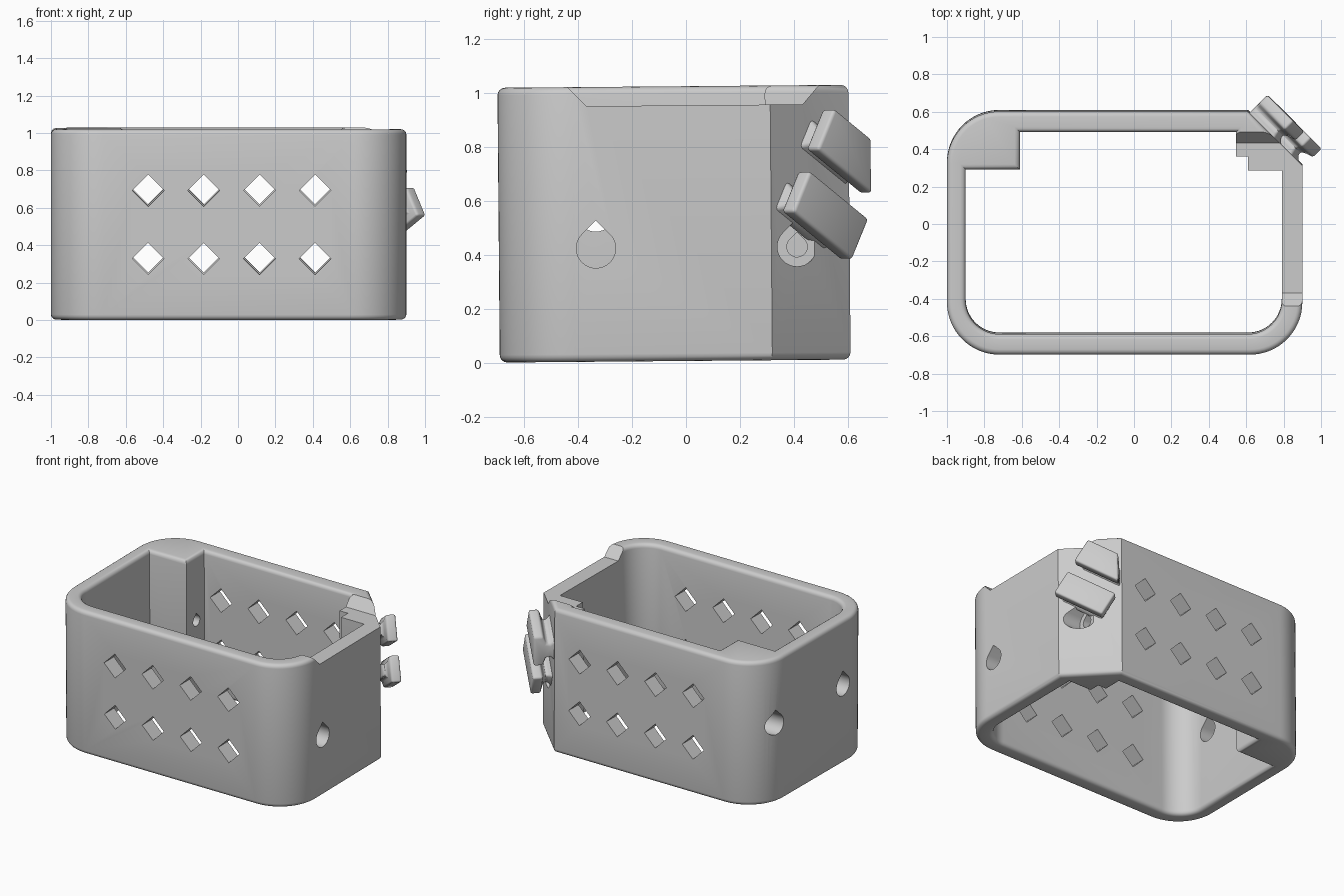
import bpy, bmesh, math
from mathutils import Matrix, Vector

if "Cube" in bpy.data.objects:
    bpy.data.objects.remove(bpy.data.objects["Cube"])

H = 1.018                      # shell height
TILT = Matrix.Translation((0, 0, 0.006)) @ Matrix.Rotation(0.0085, 4, 'X')


def make_object(name, bm):
    bmesh.ops.recalc_face_normals(bm, faces=bm.faces)
    me = bpy.data.meshes.new(name)
    bm.to_mesh(me)
    bm.free()
    ob = bpy.data.objects.new(name, me)
    bpy.context.collection.objects.link(ob)
    return ob


def activate(ob):
    bpy.ops.object.select_all(action='DESELECT')
    ob.select_set(True)
    bpy.context.view_layer.objects.active = ob


def arc(cx, cy, r, a0, a1, n=16):
    return [(cx + r * math.cos(math.radians(a0 + (a1 - a0) * i / n)),
             cy + r * math.sin(math.radians(a0 + (a1 - a0) * i / n))) for i in range(n + 1)]


def inset(pts, d):
    """Mitred offset of a counter-clockwise outline, positive = inward."""
    out = []
    for i, p in enumerate(pts):
        p, a, b = Vector(p), Vector(pts[i - 1]), Vector(pts[(i + 1) % len(pts)])
        e0, e1 = (p - a).normalized(), (b - p).normalized()
        n0, n1 = Vector((-e0.y, e0.x)), Vector((-e1.y, e1.x))
        out.append(p + (n0 + n1) * d / (1 + n0.dot(n1)))
    return out


def loft(bm, loops):
    """Skin a list of equal-length 3D loops; returns first and last vertex loops."""
    rings = [[bm.verts.new(p) for p in lp] for lp in loops]
    for a, b in zip(rings, rings[1:]):
        for i in range(len(a)):
            j = (i + 1) % len(a)
            bm.faces.new((a[i], a[j], b[j], b[i]))
    return rings[0], rings[-1]


def prism(bm, loop0, loop1):
    a, b = loft(bm, [loop0, loop1])
    bm.faces.new(a)
    bm.faces.new(b)


def cut(ob, bm):
    tool = make_object("cutter", bm)
    tool.hide_render = True
    activate(ob)
    mod = ob.modifiers.new("cut", 'BOOLEAN')
    mod.operation, mod.solver, mod.object = 'DIFFERENCE', 'EXACT', tool
    bpy.ops.object.modifier_apply(modifier=mod.name)
    bpy.data.objects.remove(tool)


# Shell: outer and inner outlines with rounded rims
outer = (arc(-0.72, -0.41, 0.28, 180, 270) + arc(0.62, -0.41, 0.28, 270, 360)
         + [(0.9, 0.32), (0.61, 0.61)] + arc(-0.72, 0.33, 0.28, 90, 180))
inner = (arc(-0.72, -0.40, 0.18, 180, 270) + arc(0.61, -0.40, 0.18, 270, 360)
         + [(0.79, 0.295), (0.61, 0.295), (0.61, 0.37), (0.545, 0.37), (0.545, 0.5),
            (-0.61, 0.5), (-0.61, 0.3), (-0.9, 0.3)])
R = 0.028
steps = [math.radians(a) for a in (0, 22.5, 45, 67.5, 90)]
levels = [(R * (1 - math.sin(t)), R * (1 - math.cos(t))) for t in steps]
levels += [(d, H - z) for d, z in reversed(levels)]
bm = bmesh.new()
ends = []
for outline, sign in ((outer, 1), (inner, -1)):
    ends.append(loft(bm, [[(p.x, p.y, z) for p in inset(outline, sign * d)] for d, z in levels]))
for k in (0, 1):
    rim = []
    for pair in ends:
        lp = pair[k]
        rim += [bm.edges.get((lp[i - 1], lp[i])) for i in range(len(lp))]
    bmesh.ops.triangle_fill(bm, edges=rim, use_beauty=True,
                            normal=(0, 0, 1 if k else -1))
shell = make_object("shell", bm)

# Diamond vents through front and back
bm = bmesh.new()
for x in (-0.48, -0.183, 0.115, 0.412):
    for z in (0.328, 0.693):
        dia = [(x + 0.085, z), (x, z + 0.085), (x - 0.085, z), (x, z - 0.085)]
        prism(bm, [(a, -0.9, b) for a, b in dia], [(a, 0.9, b) for a, b in dia])
# Lowered rim with sloped ends on the right wall
notch = [(-0.36, 0.947), (0.44, 0.947), (0.56, 1.087), (-0.50, 1.087)]
prism(bm, [(0.53, y, z) for y, z in notch], [(1.1, y, z) for y, z in notch])
cut(shell, bm)


# Teardrop screw holes: wide mouths, then narrow bores through the corner blocks
def teardrop(bm, y, z, r, x0, x1):
    pts = arc(y, z, r, 135, 405, 24) + [(y, z + r * math.sqrt(2))]
    prism(bm, [(x0, a, b) for a, b in pts], [(x1, a, b) for a, b in pts])


bm = bmesh.new()
teardrop(bm, -0.33, 0.42, 0.073, 0.7, 1.1)
teardrop(bm, 0.415, 0.42, 0.073, 0.74, 1.1)
teardrop(bm, -0.33, 0.555, 0.073, -1.1, -0.8)
teardrop(bm, 0.41, 0.55, 0.073, -1.1, -0.80)
cut(shell, bm)
bm = bmesh.new()
teardrop(bm, 0.415, 0.42, 0.038, 0.4, 0.9)
teardrop(bm, 0.41, 0.55, 0.038, -0.95, -0.5)
cut(shell, bm)


# Slanted cleats on the chamfered corner: u runs along it, n points outward
def cleat(name, u, z, length, width):
    ca, sa = math.cos(math.radians(30.5)), math.sin(math.radians(30.5))
    loops = []
    for n, d in ((0.835, 0.02), (0.865, 0.03), (0.89, 0.05), (0.915, 0.045), (0.935, 0.0), (0.997, 0.0)):
        l, w = length / 2 - d, width / 2 - d
        loop = []
        for a, b in ((l, w), (-l, w), (-l, -w), (l, -w)):
            uu, zz = u + a * ca - b * sa, z + a * sa + b * ca
            loop.append(((n + uu) / math.sqrt(2), (n - uu) / math.sqrt(2), zz))
        loops.append(loop)
    bm = bmesh.new()
    prism(bm, loops[0], loops[-1]) if len(loops) == 2 else None
    a, b = loft(bm, loops)
    bm.faces.new(a)
    bm.faces.new(b)
    # trim flush with the back end of the chamfer
    s = math.sqrt(0.5)
    geom = bm.verts[:] + bm.edges[:] + bm.faces[:]
    bmesh.ops.bisect_plane(bm, geom=geom, plane_co=(0.012 * s, -0.012 * s, 0),
                           plane_no=(s, -s, 0), clear_inner=True)
    bmesh.ops.holes_fill(bm, edges=[e for e in bm.edges if e.is_boundary], sides=0)
    ob = make_object(name, bm)
    activate(ob)
    bev = ob.modifiers.new("soften", 'BEVEL')
    bev.width, bev.segments, bev.limit_method = 0.014, 3, 'ANGLE'
    bev.angle_limit = math.radians(40)
    bpy.ops.object.modifier_apply(modifier=bev.name)
    return ob


parts = [shell, cleat("lower_cleat", 0.228, 0.535, 0.357, 0.175),
         cleat("upper_cleat", 0.097, 0.765, 0.356, 0.175)]
for ob in parts:
    ob.matrix_world = TILT
    activate(ob)
    bpy.ops.object.shade_smooth_by_angle(angle=math.radians(30))
